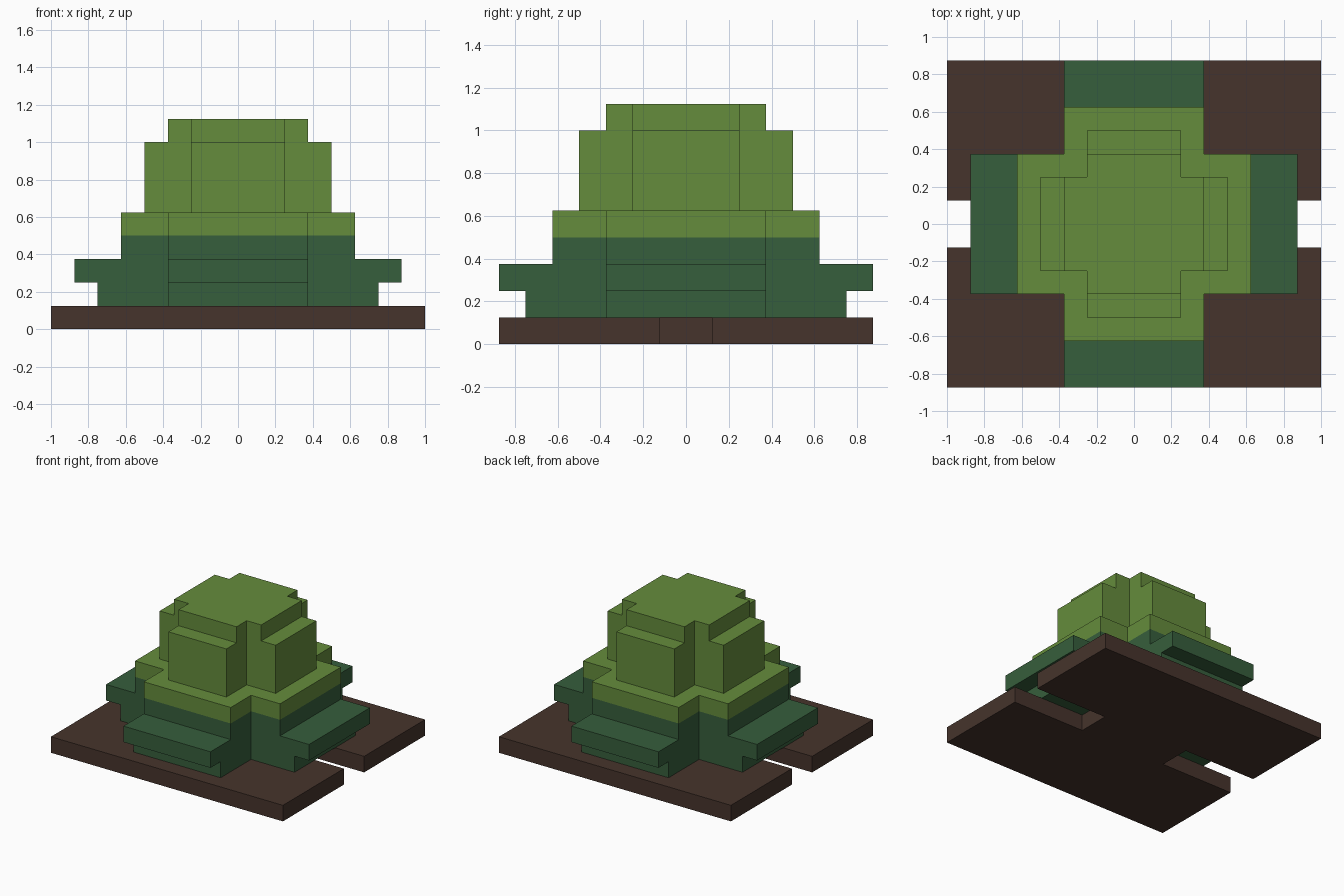
import bpy
import bmesh

cube = bpy.data.objects.get("Cube")
if cube:
    bpy.data.objects.remove(cube, do_unlink=True)


def make_material(name, rgb):
    mat = bpy.data.materials.new(name)
    mat.use_nodes = True
    mat.diffuse_color = (*rgb, 1)
    mat.node_tree.nodes["Principled BSDF"].inputs["Base Color"].default_value = (*rgb, 1)
    return mat


soil = make_material("soil brown", (0.061, 0.034, 0.025))
dark_leaf = make_material("dark leaf green", (0.037, 0.112, 0.045))
light_leaf = make_material("light leaf green", (0.130, 0.262, 0.045))


def extrude_outline(name, outline, z0, z1, mat):
    """Raise a flat outline into a straight-sided slab."""
    bm = bmesh.new()
    base = bm.faces.new([bm.verts.new((x, y, z0)) for x, y in outline])
    raised = bmesh.ops.extrude_face_region(bm, geom=[base], use_keep_orig=True)["geom"]
    verts = [v for v in raised if isinstance(v, bmesh.types.BMVert)]
    bmesh.ops.translate(bm, verts=verts, vec=(0, 0, z1 - z0))
    bmesh.ops.recalc_face_normals(bm, faces=bm.faces)
    mesh = bpy.data.meshes.new(name)
    bm.to_mesh(mesh)
    bm.free()
    mesh.materials.append(mat)
    obj = bpy.data.objects.new(name, mesh)
    bpy.context.collection.objects.link(obj)
    return obj


def quarter_turns(corner, turns):
    """Repeat a run of points around the z axis."""
    points = []
    for _ in range(turns):
        points += corner
        corner = [(-y, x) for x, y in corner]
    return points


def cross(reach, half):
    return quarter_turns([(reach, half), (half, half), (half, reach)], 4)


# Ground slab with a slot cut into each side
side = [(1, -0.875), (1, -0.125), (0.375, -0.125),
        (0.375, 0.125), (1, 0.125), (1, 0.875)]
extrude_outline("ground_slab", side + [(-x, -y) for x, y in side], 0, 0.125, soil)

# Stepped cross-shaped foliage: name, reach, half width, bottom, top, material
tiers = [
    ("lower_foliage", 0.75, 0.375, 0.125, 0.25, dark_leaf),
    ("foliage_ledge", 0.875, 0.375, 0.25, 0.375, dark_leaf),
    ("middle_foliage", 0.625, 0.375, 0.375, 0.5, dark_leaf),
    ("middle_foliage_top", 0.625, 0.375, 0.5, 0.625, light_leaf),
    ("upper_foliage", 0.5, 0.25, 0.625, 1.0, light_leaf),
    ("crown", 0.375, 0.25, 1.0, 1.125, light_leaf),
]
for name, reach, half, z0, z1, mat in tiers:
    extrude_outline(name, cross(reach, half), z0, z1, mat)
